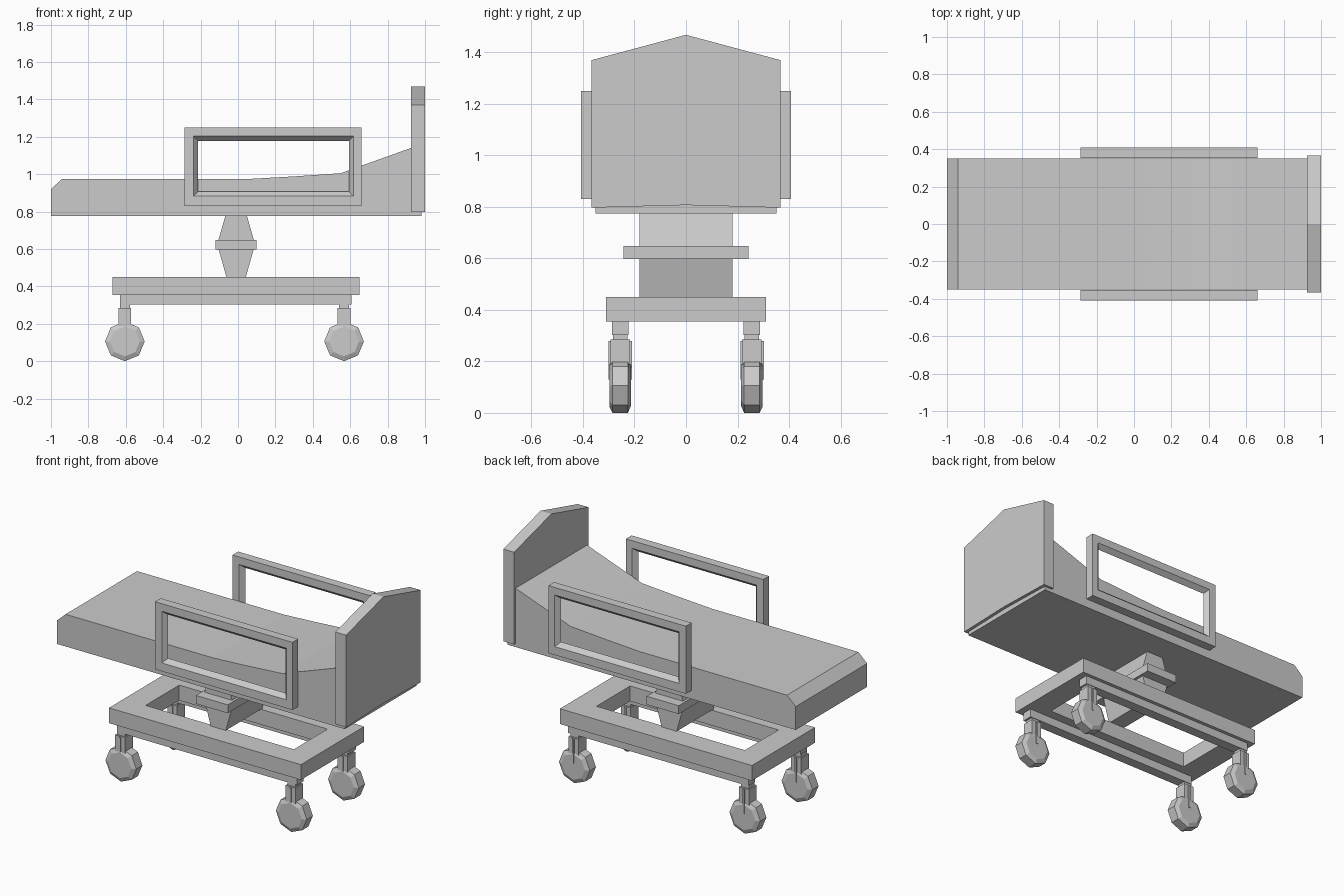
import bpy, bmesh, math

if "Cube" in bpy.data.objects:
    bpy.data.objects.remove(bpy.data.objects["Cube"])


def finish(name, bm):
    bmesh.ops.recalc_face_normals(bm, faces=bm.faces)
    mesh = bpy.data.meshes.new(name)
    bm.to_mesh(mesh)
    bm.free()
    ob = bpy.data.objects.new(name, mesh)
    bpy.context.collection.objects.link(ob)
    return ob


def loft(name, loops, closed=False):
    """Bridge equal-length loops; cap the ends, or join last to first."""
    bm = bmesh.new()
    rings = [[bm.verts.new(p) for p in loop] for loop in loops]
    pairs = list(zip(rings, rings[1:]))
    if closed:
        pairs.append((rings[-1], rings[0]))
    else:
        bm.faces.new(rings[0])
        bm.faces.new(rings[-1])
    n = len(rings[0])
    for a, b in pairs:
        for i in range(n):
            j = (i + 1) % n
            bm.faces.new((a[i], a[j], b[j], b[i]))
    return finish(name, bm)


def rect_xz(x0, x1, z0, z1, y):
    return [(x0, y, z0), (x1, y, z0), (x1, y, z1), (x0, y, z1)]


def rect_xy(x0, x1, y0, y1, z):
    return [(x0, y0, z), (x1, y0, z), (x1, y1, z), (x0, y1, z)]


def box(name, x0, x1, y0, y1, z0, z1):
    return loft(name, [rect_xy(x0, x1, y0, y1, z0), rect_xy(x0, x1, y0, y1, z1)])


# Mattress with raised head end, side profile extruded across
side = [(-1, .775), (.98, .775), (.98, 1.16), (.925, 1.14), (.64, 1.038),
        (.55, 1.005), (.3, .988), (.07, .975), (-.94, .975), (-1, .92)]
loft("mattress", [[(x, y, z) for x, z in side] for y in (-.351, .351)])

# Headboard with peaked top
board = [(-.366, .797), (0, .807), (.366, .797), (.366, 1.37), (0, 1.468), (-.366, 1.37)]
loft("headboard", [[(x, y, z) for y, z in board] for x in (.926, 1)])

# Side rails: frames whose opening narrows to a ridge mid-depth
for s, label in ((-1, "front"), (1, "back")):
    outer = (-.285, .66, .83, 1.25)
    lip = (-.238, .618, .882, 1.203)
    ridge = (-.214, .593, .907, 1.178)
    loft(label + "_side_rail", [
        rect_xz(*outer, s * .408), rect_xz(*lip, s * .408),
        rect_xz(*ridge, s * .38),
        rect_xz(*lip, s * .352), rect_xz(*outer, s * .352)], closed=True)

# Lift column: two tapered halves and a middle collar
loft("upper_column", [rect_xy(-.11, .09, -.18, .18, .63), rect_xy(-.067, .047, -.18, .18, .78)])
loft("lower_column", [rect_xy(-.062, .042, -.18, .18, .45), rect_xy(-.107, .087, -.18, .18, .61)])
box("column_collar", -.12, .1, -.243, .243, .597, .649)

# Base frame with open middle
hole = (-.52, .5, -.165, .165)
rim = (-.67, .65, -.31, .31)
loft("base_frame", [rect_xy(*rim, .355), rect_xy(*rim, .45),
                    rect_xy(*hole, .45), rect_xy(*hole, .355)], closed=True)


def ring(x, y, z, r):
    return [(x + r * math.cos(i * math.pi / 4), y, z + r * math.sin(i * math.pi / 4))
            for i in range(8)]


# Runners and castors
for s, side_name in ((-1, "front"), (1, "back")):
    y = s * .256
    box(side_name + "_runner", -.63, .608, y - .032, y + .032, .303, .357)
    for x, end in ((-.605, "foot"), (.567, "head")):
        tag = side_name + "_" + end
        loft(tag + "_wheel", [ring(x, y + d, .106, r) for d, r in
                              ((-.042, .08), (-.03, .106), (.03, .106), (.042, .08))])
        box(tag + "_fork", x - .034, x + .034, y - .038, y + .038, .185, .285)
        box(tag + "_stem", x - .027, x + .027, y - .028, y + .028, .28, .306)
        box(tag + "_fork_arm", x - .006, x + .006, y - .044, y + .046, .13, .28)
